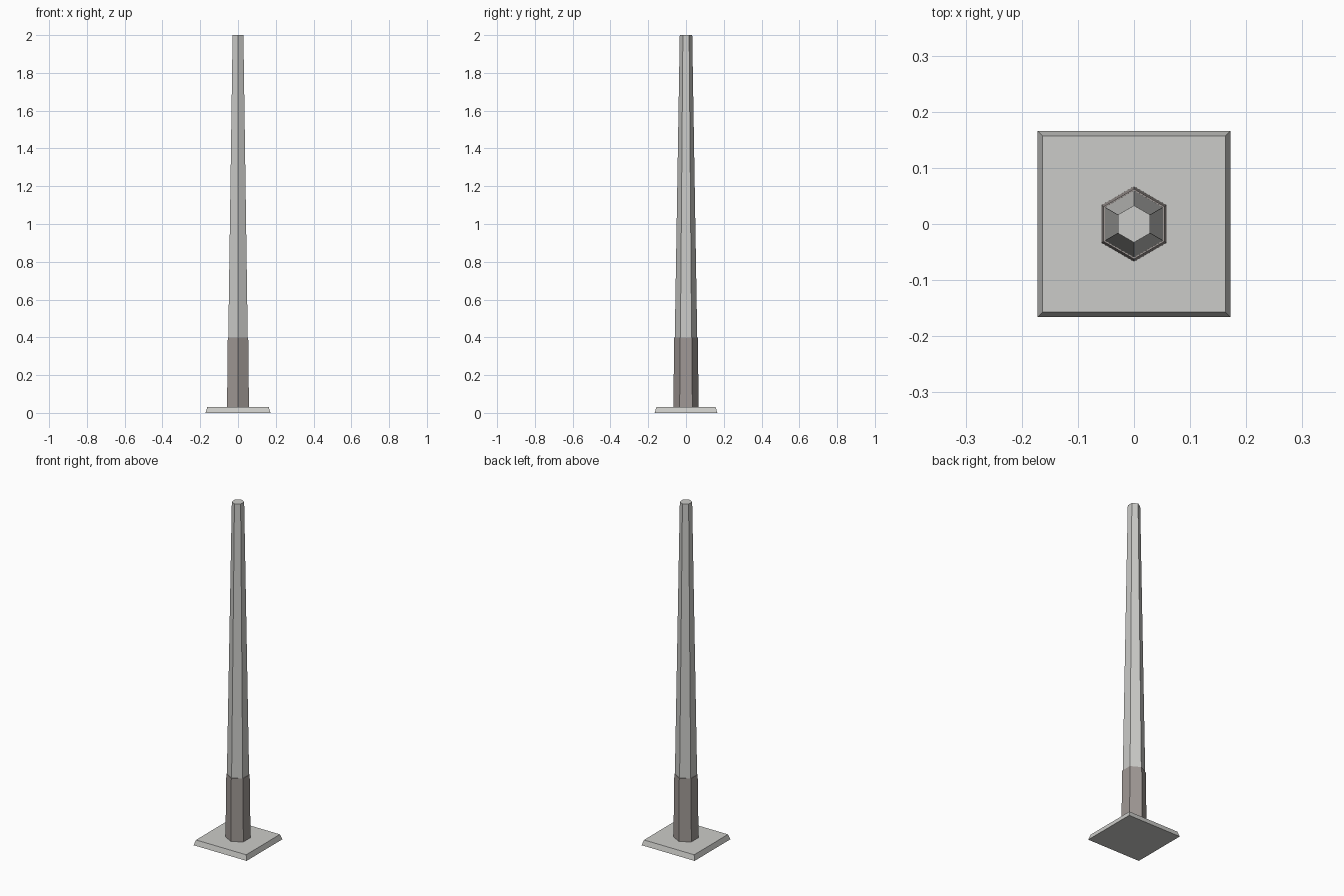
import bpy, bmesh, math

if "Cube" in bpy.data.objects:
    bpy.data.objects.remove(bpy.data.objects["Cube"])


def material(name, rgb):
    m = bpy.data.materials.new(name)
    m.diffuse_color = (*rgb, 1)
    m.use_nodes = True
    m.node_tree.nodes["Principled BSDF"].inputs["Base Color"].default_value = m.diffuse_color
    return m


grey = material("light grey metal", (0.60, 0.60, 0.58))
brown = material("grey brown paint", (0.35, 0.315, 0.30))


def loft(name, rings, mat, caps=True):
    """Flat-faced skin through rings of points, listed bottom to top."""
    bm = bmesh.new()
    vs = [[bm.verts.new(p) for p in ring] for ring in rings]
    n = len(vs[0])
    for a, b in zip(vs, vs[1:]):
        for i in range(n):
            j = (i + 1) % n
            bm.faces.new((a[i], a[j], b[j], b[i]))
    if caps:
        bm.faces.new(vs[0][::-1])
        bm.faces.new(vs[-1])
    me = bpy.data.meshes.new(name)
    bm.to_mesh(me)
    bm.free()
    me.materials.append(mat)
    ob = bpy.data.objects.new(name, me)
    bpy.context.collection.objects.link(ob)
    return ob


def rect(x, y, z):
    return [(-x, -y, z), (x, -y, z), (x, y, z), (-x, y, z)]


def hexagon(r, z):
    # corners point along +y and -y
    return [(r * math.cos(a), r * math.sin(a), z)
            for a in (math.radians(30 + 60 * i) for i in range(6))]


# Square foot plate with sloped sides
loft("base_plate", [rect(0.172, 0.166, 0), rect(0.163, 0.157, 0.03)], grey)
# Tapered six-sided pole
loft("pole", [hexagon(0.0655, 0.03), hexagon(0.033, 2.0)], grey)
# Painted sleeve around the foot of the pole
loft("lower_sleeve", [hexagon(0.067, 0.03), hexagon(0.0625, 0.40)], brown)
